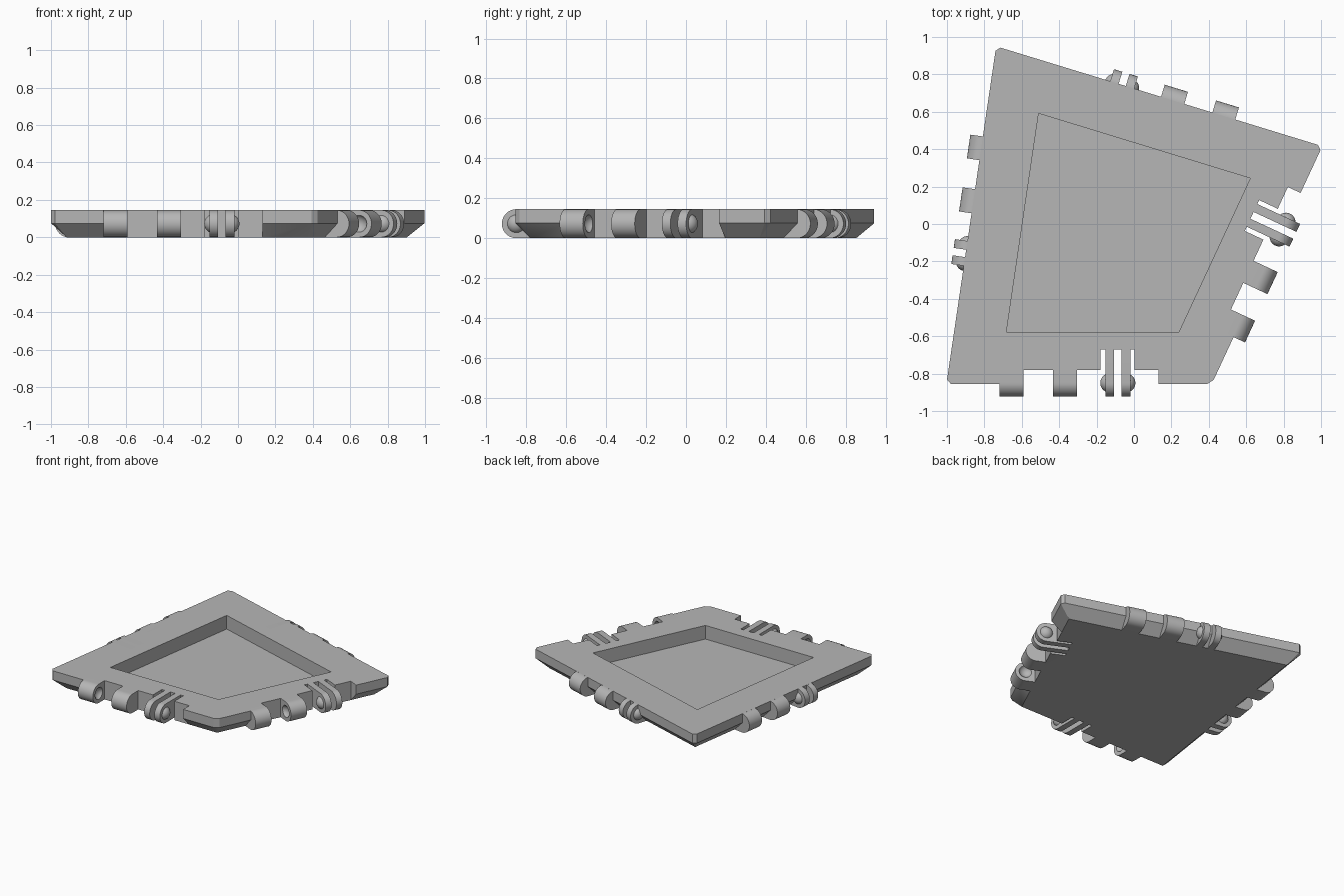
import bpy, bmesh, math
from mathutils import Vector, Matrix

if "Cube" in bpy.data.objects:
    bpy.data.objects.remove(bpy.data.objects["Cube"], do_unlink=True)

THICK = 0.145
RADIUS = THICK / 2
NOTCH = 0.075          # depth of the hinge recess
SLOT = 0.185           # depth of the slots beside the prongs
AXIS = -0.005          # hinge axis, measured outward from the edge
BALL = 0.051           # radius of snap bump and socket
SINK = 0.024           # how far the ball centre sits behind the face

corners = [Vector(p) for p in ((-1.003, -0.855), (0.416, -0.855),
                               (1.007, 0.416), (-0.737, 0.95))]
names = ("front", "left", "back", "right")

grey = bpy.data.materials.new("plain grey")
grey.use_nodes = True
grey.diffuse_color = (0.47, 0.47, 0.47, 1)
grey.node_tree.nodes["Principled BSDF"].inputs["Base Color"].default_value = grey.diffuse_color


def make(name, bm, matrix=Matrix()):
    bm.transform(matrix)
    bmesh.ops.recalc_face_normals(bm, faces=bm.faces)
    mesh = bpy.data.meshes.new(name)
    bm.to_mesh(mesh)
    bm.free()
    obj = bpy.data.objects.new(name, mesh)
    bpy.context.collection.objects.link(obj)
    return obj


def hull(name, points):
    bm = bmesh.new()
    for p in points:
        bm.verts.new(p)
    bmesh.ops.convex_hull(bm, input=bm.verts)
    bmesh.ops.dissolve_limit(bm, angle_limit=0.01, verts=bm.verts, edges=bm.edges)
    return make(name, bm)


def block(name, s0, s1, n0, n1, matrix):
    """Tall cutter block in edge space."""
    bm = bmesh.new()
    bmesh.ops.create_cube(bm, size=1)
    bm.transform(Matrix.Translation(((s0 + s1) / 2, (n0 + n1) / 2, RADIUS))
                 @ Matrix.Diagonal((s1 - s0, n1 - n0, 1, 1)))
    return make(name, bm, matrix)


def lug(name, s0, s1, root, matrix):
    """Flat tongue with a fully rounded outer end."""
    bm = bmesh.new()
    profile = [(root, 0)]
    for i in range(25):
        a = math.pi * (i / 24 - 0.5)
        profile.append((AXIS + RADIUS * math.cos(a), RADIUS + RADIUS * math.sin(a)))
    profile.append((root, THICK))
    face = bm.faces.new([bm.verts.new((s0, n, z)) for n, z in profile])
    ext = bmesh.ops.extrude_face_region(bm, geom=[face])["geom"]
    bmesh.ops.translate(bm, vec=(s1 - s0, 0, 0),
                        verts=[v for v in ext if isinstance(v, bmesh.types.BMVert)])
    return make(name, bm, matrix)


def ball(name, s, side, matrix, cap):
    """Sphere behind face s; with cap, only the part beyond the face remains."""
    bm = bmesh.new()
    bmesh.ops.create_uvsphere(bm, u_segments=32, v_segments=24, radius=BALL)
    bm.transform(Matrix.Translation((s - side * SINK, AXIS, RADIUS))
                 @ Matrix.Rotation(math.pi / 2, 4, 'Y'))
    if cap:
        bmesh.ops.bisect_plane(bm, geom=bm.verts[:] + bm.edges[:] + bm.faces[:],
                               plane_co=(s, 0, 0), plane_no=(side, 0, 0), clear_inner=True)
    return make(name, bm, matrix)


def cut(obj, cutter):
    mod = obj.modifiers.new("cut", 'BOOLEAN')
    mod.operation, mod.solver, mod.object = 'DIFFERENCE', 'EXACT', cutter
    deps = bpy.context.evaluated_depsgraph_get()
    mesh = bpy.data.meshes.new_from_object(obj.evaluated_get(deps))
    obj.modifiers.clear()
    obj.data = mesh
    bpy.data.objects.remove(cutter, do_unlink=True)


def edge(i):
    a, b = corners[i % 4], corners[(i + 1) % 4]
    t = (b - a).normalized()
    return (a + b) / 2, t, Vector((t.y, -t.x))


def inset(d):
    out = []
    for i, c in enumerate(corners):
        n1, n2 = edge(i - 1)[2], edge(i)[2]
        out.append(c - (n1 + n2) * d / (1 + n1.dot(n2)))
    return out


# Panel: clipped corners, vertical upper rim, sloped lower rim
clipped = []
for i, c in enumerate(corners):
    clipped += [c - edge(i - 1)[1] * 0.024, c + edge(i)[1] * 0.024]
panel = hull("panel", [(*p, z) for p in clipped for z in (THICK, NOTCH)]
             + [(*p, 0) for p in inset(NOTCH)])

# Shallow tray in the top
cut(panel, hull("tray_cutter", [(*p, z) for p in inset(0.277) for z in (0.04, 0.4)]))

# Hinge parts on every edge
parts = [panel]
for i, side_name in enumerate(names):
    mid, t, n = edge(i)
    m = Matrix(((t.x, n.x, 0, mid.x), (t.y, n.y, 0, mid.y), (0, 0, 1, 0), (0, 0, 0, 1)))
    cut(panel, block("recess_cutter", -0.425, 0.425, -NOTCH, 0.3, m))
    cut(panel, block("slot_cutter", 0.115, 0.297, -SLOT, 0.3, m))

    # Knuckle pair with facing sockets
    for label, s0, s1, face, side in (("outer", -0.425, -0.297, -0.297, 1),
                                      ("inner", -0.14, -0.01, -0.14, -1)):
        knuckle = lug(f"{side_name}_{label}_knuckle", s0, s1, -NOTCH, m)
        cut(knuckle, ball("socket_cutter", face, -side, m, False))
        parts.append(knuckle)

    # Spring prong pair with snap bumps
    for label, s0, s1, face, side in (("first", 0.14, 0.187, 0.14, -1),
                                      ("second", 0.227, 0.274, 0.274, 1)):
        parts.append(lug(f"{side_name}_{label}_prong", s0, s1, -SLOT, m))
        parts.append(ball(f"{side_name}_{label}_bump", face, side, m, True))

for obj in parts:
    obj.data.materials.clear()
    obj.data.materials.append(grey)
    obj.data.shade_smooth()
    obj.data.set_sharp_from_angle(angle=math.radians(30))
